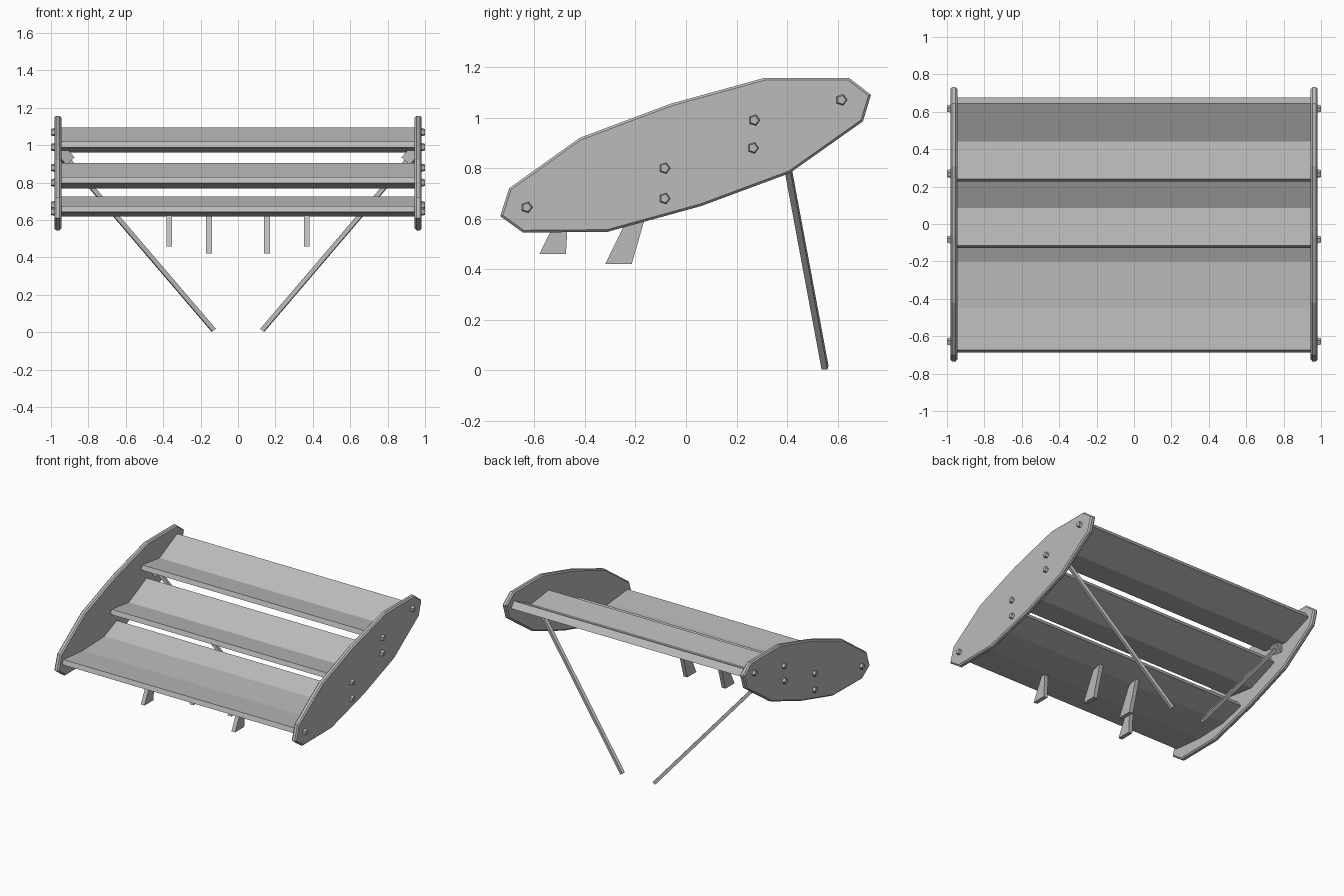
import bpy, bmesh, math
from mathutils import Vector, Matrix

cube = bpy.data.objects.get("Cube")
if cube:
    bpy.data.objects.remove(cube, do_unlink=True)

GREY = (0.5, 0.5, 0.5, 1)
metal = bpy.data.materials.new("plain grey")
metal.use_nodes = True
metal.diffuse_color = GREY
metal.node_tree.nodes["Principled BSDF"].inputs["Base Color"].default_value = GREY


def add_object(name, bm):
    bmesh.ops.recalc_face_normals(bm, faces=bm.faces[:])
    mesh = bpy.data.meshes.new(name)
    bm.to_mesh(mesh)
    bm.free()
    mesh.materials.append(metal)
    obj = bpy.data.objects.new(name, mesh)
    bpy.context.collection.objects.link(obj)
    return obj


def extrude_profile(name, profile, x0, x1, chamfer=0.0):
    """Extrude a (y, z) outline along x, with optional chamfered rims."""
    bm = bmesh.new()
    face = bm.faces.new([bm.verts.new((x0, y, z)) for y, z in profile])
    moved = bmesh.ops.extrude_face_region(bm, geom=[face])["geom"]
    bmesh.ops.translate(bm, vec=(x1 - x0, 0, 0),
                        verts=[v for v in moved if isinstance(v, bmesh.types.BMVert)])
    if chamfer:
        rims = [e for e in bm.edges if abs(e.verts[0].co.x - e.verts[1].co.x) < 1e-4]
        bmesh.ops.bevel(bm, geom=rims, offset=chamfer, segments=1, affect='EDGES')
    return add_object(name, bm)


def bar(name, start, end, width):
    """Square bar between two points."""
    start, end = Vector(start), Vector(end)
    axis = end - start
    turn = axis.to_track_quat('Z', 'Y').to_matrix().to_4x4()
    bm = bmesh.new()
    bmesh.ops.create_cube(bm, size=1, matrix=Matrix.Translation((start + end) / 2) @ turn
                          @ Matrix.Diagonal((width, width, axis.length, 1)))
    return add_object(name, bm)


# Three wing planes, each a bent plate
def wing_plane(name, top, thickness=0.035):
    bottom = [(y, z - thickness) for y, z in top]
    bottom[0] = (top[0][0] - 0.013, top[0][1] - 0.032)
    bottom[-1] = (top[-1][0] + 0.032, top[-1][1] - 0.045)
    extrude_profile(name, top + bottom[::-1], -0.955, 0.955)


wing_plane("lower_plane", [(-0.675, 0.675), (-0.45, 0.655), (-0.2, 0.665), (-0.055, 0.725)])
section = [(-0.115, 0.83), (0.085, 0.805), (0.29, 0.905)]
wing_plane("middle_plane", section)
wing_plane("upper_plane", [(y + 0.355, z + 0.19) for y, z in section])

# Side parts, repeated left and right
plate = [(-0.735, 0.61), (-0.7, 0.72), (-0.42, 0.92), (-0.06, 1.055), (0.31, 1.157),
         (0.645, 1.157), (0.732, 1.09), (0.7, 0.985), (0.41, 0.78), (0.06, 0.65),
         (-0.31, 0.548), (-0.645, 0.545)]
bolts = [(-0.63, 0.645), (-0.085, 0.68), (-0.085, 0.8),
         (0.265, 0.88), (0.27, 0.99), (0.615, 1.07)]
outer_fin = [(-0.58, 0.46), (-0.475, 0.46), (-0.465, 0.635), (-0.495, 0.635)]
inner_fin = [(-0.32, 0.42), (-0.215, 0.42), (-0.15, 0.645), (-0.21, 0.645)]

for side, s in (("left", 1), ("right", -1)):
    extrude_profile(side + "_end_plate", plate, s * 0.945, s * 0.982, 0.009)

    # Five-sided bolt heads
    for i, (y, z) in enumerate(bolts):
        bm = bmesh.new()
        bmesh.ops.create_cone(bm, cap_ends=True, segments=5, radius1=0.025, radius2=0.018,
                              depth=0.025)
        bm.transform(Matrix.Translation((s * 0.9875, y, z))
                     @ Matrix.Rotation(s * math.pi / 2, 4, 'Y'))
        add_object(f"{side}_bolt_{i + 1}", bm)

    # Mounting fins under the lower plane
    extrude_profile(side + "_outer_fin", outer_fin, s * 0.353, s * 0.383)
    extrude_profile(side + "_inner_fin", inner_fin, s * 0.14, s * 0.17)

    # Slanted strut with its bracket
    foot, head = Vector((s * 0.13, 0.55, 0.011)), Vector((s * 0.915, 0.379, 0.93))
    direction = (head - foot).normalized()
    bar(side + "_strut", foot, head, 0.024)
    bar(side + "_strut_bracket", head - direction * 0.02, head + direction * 0.06, 0.06)
